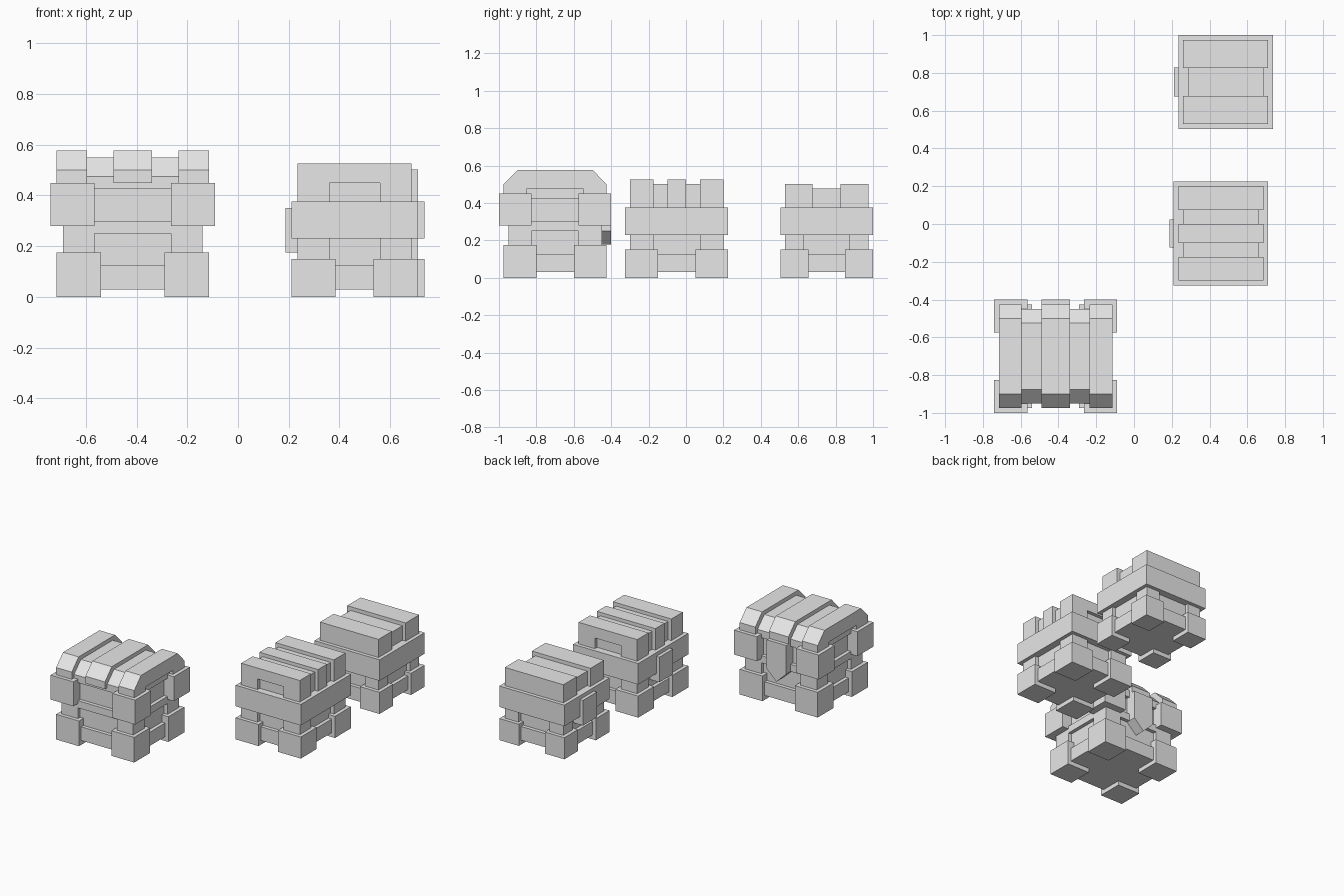
import bpy, bmesh
from mathutils import Vector

if "Cube" in bpy.data.objects:
    bpy.data.objects.remove(bpy.data.objects["Cube"], do_unlink=True)

grey = bpy.data.materials.new("plain_grey")
grey.use_nodes = True
grey.diffuse_color = (0.8, 0.8, 0.8, 1)
grey.node_tree.nodes["Principled BSDF"].inputs["Base Color"].default_value = (0.8, 0.8, 0.8, 1)

DEPTH = 0.025  # depth of every sunken panel


def finish(name, bm, at):
    bmesh.ops.recalc_face_normals(bm, faces=bm.faces)
    mesh = bpy.data.meshes.new(name)
    bm.to_mesh(mesh)
    bm.free()
    mesh.materials.append(grey)
    ob = bpy.data.objects.new(name, mesh)
    ob.location = (at[0], at[1], 0)
    bpy.context.collection.objects.link(ob)
    return ob


def boxes(name, at, spans):
    """One object from boxes given as (x span, y span, z span)."""
    bm = bmesh.new()
    for span in spans:
        lo, hi = (Vector(c) for c in zip(*span))
        verts = bmesh.ops.create_cube(bm, size=1)["verts"]
        for v in verts:
            v.co = (lo + hi) / 2 + v.co * (hi - lo)
    return finish(name, bm, at)


def extrude(name, at, points, axis, start, end):
    """Extrude a profile along x (points are y, z) or along y (points are x, z)."""
    bm = bmesh.new()
    verts = [bm.verts.new((start, a, z) if axis == "x" else (a, start, z)) for a, z in points]
    face = bm.faces.new(verts)
    new = bmesh.ops.extrude_face_region(bm, geom=[face])["geom"]
    move = (end - start, 0, 0) if axis == "x" else (0, end - start, 0)
    bmesh.ops.translate(bm, vec=move, verts=[g for g in new if isinstance(g, bmesh.types.BMVert)])
    return finish(name, bm, at)


def carve(ob, at, spans):
    """Cut boxes out of an object."""
    cutter = boxes("panel_cutter", at, spans)
    cutter.hide_render = True
    mod = ob.modifiers.new("panels", "BOOLEAN")
    mod.operation, mod.solver, mod.object = "DIFFERENCE", "EXACT", cutter
    bpy.context.view_layer.objects.active = ob
    bpy.ops.object.modifier_apply(modifier=mod.name)
    bpy.data.objects.remove(cutter, do_unlink=True)


def side_panels(hx, hy, px, py, z):
    """Cut spans for a sunken panel on each of the four sides."""
    spans = []
    for s in (-1, 1):
        for_x = sorted((s * (hx - DEPTH), s * (hx + DEPTH)))
        for_y = sorted((s * (hy - DEPTH), s * (hy + DEPTH)))
        spans += [(for_x, (-py, py), z), ((-px, px), for_y, z)]
    return spans


def corner_blocks(name, at, hx, hy, size, z):
    spans = []
    for sx in (-1, 1):
        for sy in (-1, 1):
            spans.append((sorted((sx * hx, sx * (hx - size))),
                          sorted((sy * hy, sy * (hy - size))), z))
    boxes(name, at, spans)


def lid_profile(half, flat, base, shoulder, top):
    return [(-half, base), (-half, shoulder), (-flat, top), (flat, top), (half, shoulder), (half, base)]


# Large chest: panelled body, feet and upper corner guards
at = (-0.415, -0.7)
body = boxes("large_body", at, [((-.275, .275), (-.25, .25), (.03, .475))])
carve(body, at, side_panels(.275, .25, .15, .125, (.125, .25))
      + side_panels(.275, .25, .15, .125, (.30, .425)))
corner_blocks("large_feet", at, .3, .275, .175, (0, .175))
corner_blocks("large_corner_guards", at, .325, .3, .175, (.28, .45))

# Large chest: bevelled lid with three straps, notched over the side rails
extrude("large_lid", at, lid_profile(.25, .175, .46, .475, .55), "x", -.275, .275)
notch = [(.15, .45), (.15, .478), (-.15, .478), (-.15, .45)]
strap = lid_profile(.275, .2, .45, .5, .577) + notch
for name, x0, x1 in (("right", -.3, -.18), ("middle", -.075, .075), ("left", .18, .3)):
    extrude(name + "_lid_strap", at, strap, "x", x0, x1)

# Large chest: pointed latch on the back
extrude("large_latch", at, [(-.075, .45), (-.075, .25), (0, .178), (.075, .25), (.075, .45)],
        "y", .22, .3)


def small_chest(name, at, hx, hy, foot, px, py, latch):
    """Panelled body, feet, wide band and plate latch shared by the small chests."""
    ix, iy = hx - DEPTH, hy - DEPTH
    lower = boxes(name + "_body", at, [((-ix, ix), (-iy, iy), (.03, .3))])
    carve(lower, at, side_panels(ix, iy, px, py, (.125, .23)))
    corner_blocks(name + "_feet", at, hx, hy, foot, (0, .15))
    boxes(name + "_band", at, [((-hx, hx), (-hy, hy), (.23, .376))])
    boxes(name + "_latch", at, [((-hx - .023, -ix + DEPTH), (-latch, latch), (.175, .35))])


# Medium chest: three lid bars with a sunken panel on the outer two
at = (0.46, -0.05)
small_chest("medium", at, .25, .275, .175, .1, .125, .074)
boxes("medium_lid", at, [((-.2, .2), (-.225, .225), (.36, .502))])
boxes("medium_middle_bar", at, [((-.225, .225), (-.05, .05), (.37, .526))])
for s in (-1, 1):
    bar = boxes("medium_outer_bar", at, [((-.225, .225), sorted((s * .125, s * .25)), (.37, .526))])
    carve(bar, at, [((-.1, .1), sorted((s * .225, s * .28)), (.376, .45))])

# Small chest: two broad lid bars
at = (0.485, 0.752)
small_chest("small", at, .25, .248, .15, .12, .12, .076)
boxes("small_lid", at, [((-.2, .2), (-.2, .2), (.36, .476))])
boxes("small_lid_bars", at, [((-.225, .225), sorted((s * .075, s * .223)), (.37, .502)) for s in (-1, 1)])
